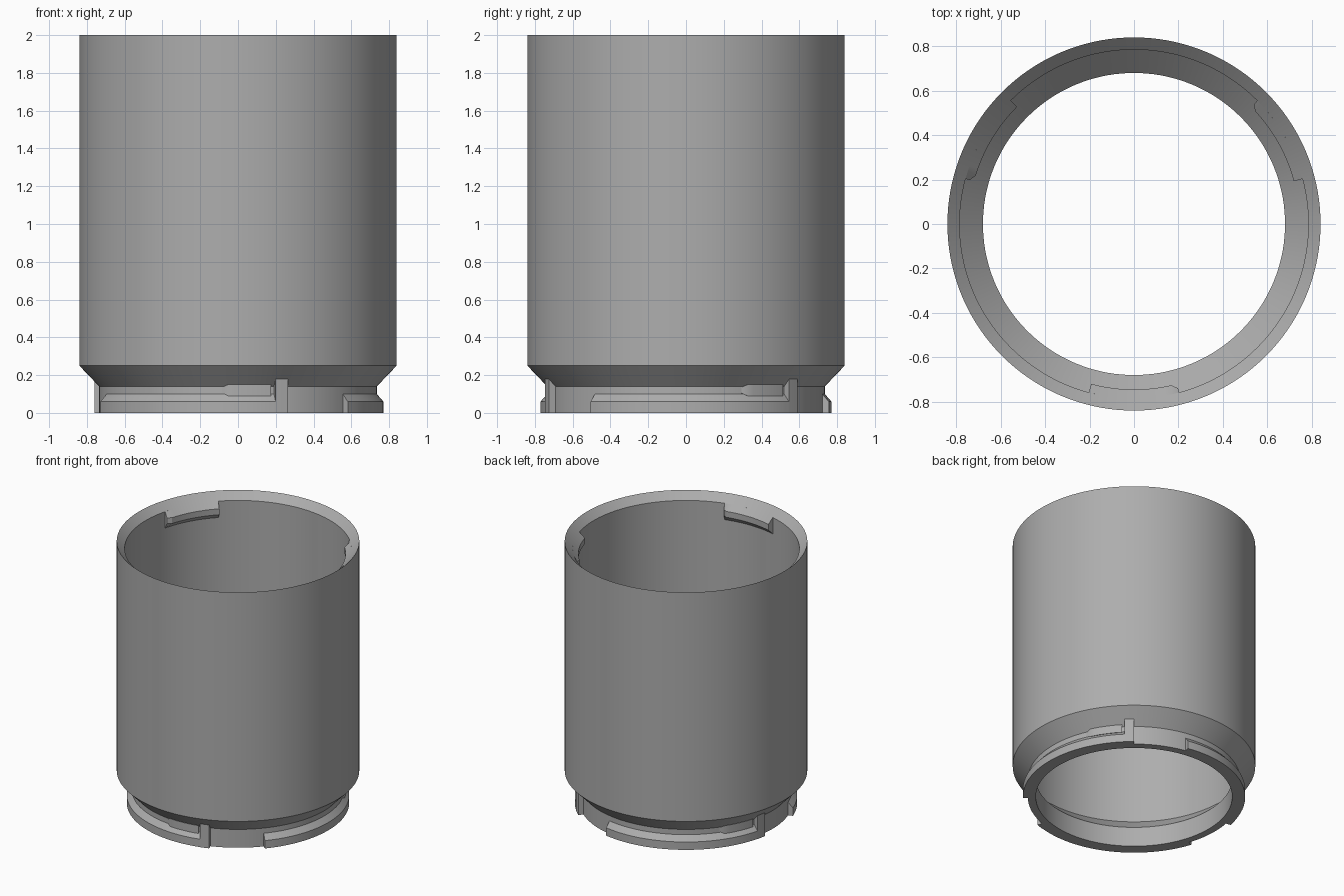
import bpy, bmesh
from math import radians, cos, sin

cube = bpy.data.objects.get("Cube")
if cube:
    bpy.data.objects.remove(cube, do_unlink=True)

grey = bpy.data.materials.new("plain grey")
grey.use_nodes = True
colour = (0.42, 0.42, 0.42, 1)
grey.diffuse_color = colour
grey.node_tree.nodes["Principled BSDF"].inputs["Base Color"].default_value = colour


def sweep(name, sections, closed=False):
    """Join (angle in degrees, [(radius, z), ...]) sections into one solid."""
    bm = bmesh.new()
    rings = []
    for angle, profile in sections:
        a = radians(angle)
        rings.append([bm.verts.new((r * cos(a), r * sin(a), z)) for r, z in profile])
    n = len(rings[0])
    pairs = list(zip(rings, rings[1:]))
    if closed:
        pairs.append((rings[-1], rings[0]))
    else:
        bm.faces.new(rings[0])
        bm.faces.new(rings[-1])
    for a, b in pairs:
        for i in range(n):
            j = (i + 1) % n
            bm.faces.new((a[i], a[j], b[j], b[i]))
    bmesh.ops.recalc_face_normals(bm, faces=bm.faces)
    mesh = bpy.data.meshes.new(name)
    bm.to_mesh(mesh)
    bm.free()
    mesh.materials.append(grey)
    obj = bpy.data.objects.new(name, mesh)
    bpy.context.collection.objects.link(obj)
    bpy.ops.object.select_all(action='DESELECT')
    obj.select_set(True)
    bpy.context.view_layer.objects.active = obj
    bpy.ops.object.shade_smooth_by_angle(angle=radians(30))
    return obj


def arc(start, end, profile, step=2.5):
    count = max(1, round((end - start) / step))
    return [(start + (end - start) * i / count, profile) for i in range(count + 1)]


def flatten(profile, limit):
    return [(limit(r), z) for r, z in profile]


# Hollow body: tube, tapered shoulder and neck in one turned profile
body = [(0.68, 0), (0.735, 0), (0.735, 0.14), (0.84, 0.25), (0.84, 2),
        (0.785, 1.945), (0.785, 0.255), (0.68, 0.15)]
sweep("body", arc(0, 360, body)[:-1], closed=True)

flange = [(0.725, 0), (0.77, 0), (0.77, 0.06), (0.735, 0.1), (0.725, 0.1)]
stop = [(0.725, 0), (0.772, 0), (0.772, 0.18), (0.725, 0.18)]
ridge = [(0.725, 0.09), (0.747, 0.09), (0.747, 0.15), (0.725, 0.15)]
ridge_tip = [(0.725, 0.105), (0.735, 0.105), (0.735, 0.135), (0.725, 0.135)]
tab = [(0.795, 1.94), (0.785, 1.945), (0.745, 1.905), (0.745, 1.86),
       (0.785, 1.82), (0.795, 1.82)]
tab_end = flatten(tab, lambda r: max(r, 0.765))

# Twist-lock parts, three of each around the axis
for k, side in enumerate(("front", "back_left", "back_right")):
    turn = 120 * k - 90
    # Outer flange with sloped top, its end stop and the locking ridge
    sweep(side + "_flange", arc(turn - 71, turn + 15.5, flange))
    sweep(side + "_stop", arc(turn + 15, turn + 20, stop))
    sweep(side + "_ridge", [(turn - 6.5, ridge_tip)] + arc(turn - 4, turn + 13.5, ridge))
    # Inner tab below the rim, eased at one end
    sweep(side + "_tab", arc(turn - 15, turn + 13, tab) + [(turn + 15, tab_end)])
